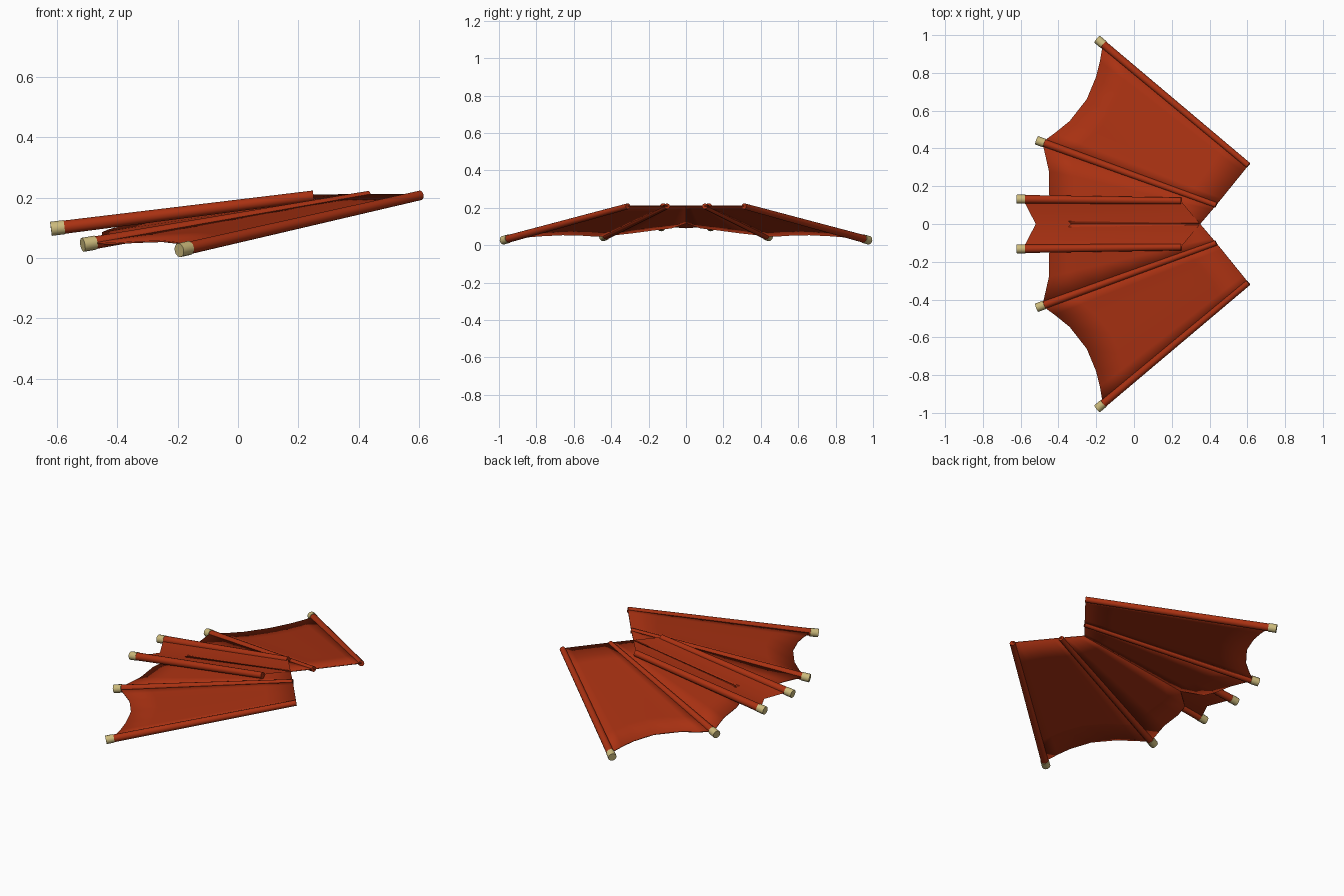
import bpy, bmesh, math
from mathutils import Vector

if "Cube" in bpy.data.objects:
    bpy.data.objects.remove(bpy.data.objects["Cube"])


def material(name, rgb):
    m = bpy.data.materials.new(name)
    m.diffuse_color = (*rgb, 1)
    m.use_nodes = True
    m.node_tree.nodes["Principled BSDF"].inputs["Base Color"].default_value = m.diffuse_color
    return m


RED = material("rust red", (0.40, 0.031, 0.006))
HORN = material("pale horn", (0.60, 0.49, 0.20))


def add_object(name, bm, mat):
    me = bpy.data.meshes.new(name)
    bm.to_mesh(me)
    bm.free()
    me.materials.append(mat)
    ob = bpy.data.objects.new(name, me)
    bpy.context.collection.objects.link(ob)
    return ob


def rod(name, a, b, ra, rb, mat, sides=12):
    """Tapered cylinder from a to b, smooth sides and flat ends."""
    a, b = Vector(a), Vector(b)
    bm = bmesh.new()
    bmesh.ops.create_cone(bm, cap_ends=True, segments=sides,
                          radius1=ra, radius2=rb, depth=(b - a).length)
    rot = (b - a).to_track_quat('Z', 'Y').to_matrix()
    for v in bm.verts:
        v.co = rot @ v.co + (a + b) / 2
    for f in bm.faces:
        f.smooth = len(f.verts) == 4
    return add_object(name, bm, mat)


def membrane(name, fronts, rears, thick=0.0, steps=6):
    """Sheet lofted from a front edge to a rear edge, facing up."""
    bm = bmesh.new()
    rows = [[bm.verts.new(Vector(f).lerp(Vector(r), i / steps))
             for f, r in zip(fronts, rears)] for i in range(steps + 1)]
    for p, q in zip(rows, rows[1:]):
        for i in range(len(p) - 1):
            bm.faces.new((p[i], p[i + 1], q[i + 1], q[i]))
    bm.normal_update()
    for f in bm.faces:
        if f.normal.z < 0:
            f.normal_flip()
        f.smooth = True
    ob = add_object(name, bm, RED)
    if thick:
        mod = ob.modifiers.new("thickness", 'SOLIDIFY')
        mod.thickness = thick
        mod.offset = 0
    return ob


def spread(a, b, n):
    return [Vector(a).lerp(Vector(b), i / (n - 1)) for i in range(n)]


for s, side in ((1, "left"), (-1, "right")):
    def P(x, y, z):
        return Vector((x, s * y, z))

    # ribs with horn tips: front point, tip point, radii
    ribs = {
        "outer": (P(0.605, 0.31, 0.208), P(-0.195, 0.978, 0.026), 0.016, 0.021),
        "middle": (P(0.435, 0.10, 0.208), P(-0.515, 0.443, 0.044), 0.015, 0.021),
        "inner": (P(0.25, 0.122, 0.206), P(-0.62, 0.132, 0.097), 0.018, 0.022),
    }
    for part, (a, b, ra, rb) in ribs.items():
        c = b + (a - b).normalized() * 0.045
        rod(f"{side}_{part}_rib", a, c, ra, rb, RED)
        rod(f"{side}_{part}_tip", c, b, 0.0235, 0.0235, HORN)

    # outer wing panel with scalloped rear edge
    rear = [P(-0.165, 0.95, 0.034), P(-0.18, 0.86, 0.043), P(-0.2, 0.78, 0.05),
            P(-0.25, 0.66, 0.056), P(-0.34, 0.545, 0.053),
            P(-0.42, 0.48, 0.048), P(-0.485, 0.433, 0.05)]
    membrane(f"{side}_outer_panel",
             spread(P(0.605, 0.31, 0.21), P(0.435, 0.10, 0.21), 7), rear, 0.006)

    # inner wing panel running under the tail strip to the middle notch
    rear = [P(-0.485, 0.433, 0.05), P(-0.45, 0.28, 0.067), P(-0.45, 0.16, 0.083),
            P(-0.43, 0.08, 0.092), P(-0.33, 0, 0.118)]
    membrane(f"{side}_inner_panel",
             spread(P(0.435, 0.10, 0.21), P(0.35, 0, 0.21), 5), rear, 0.006)

# tail strip between the inner ribs
membrane("tail_panel",
         [(0.25, -0.12, 0.21), (0.35, 0, 0.212), (0.25, 0.12, 0.21)],
         [(-0.585, -0.125, 0.1), (-0.52, 0, 0.09), (-0.585, 0.125, 0.1)])
